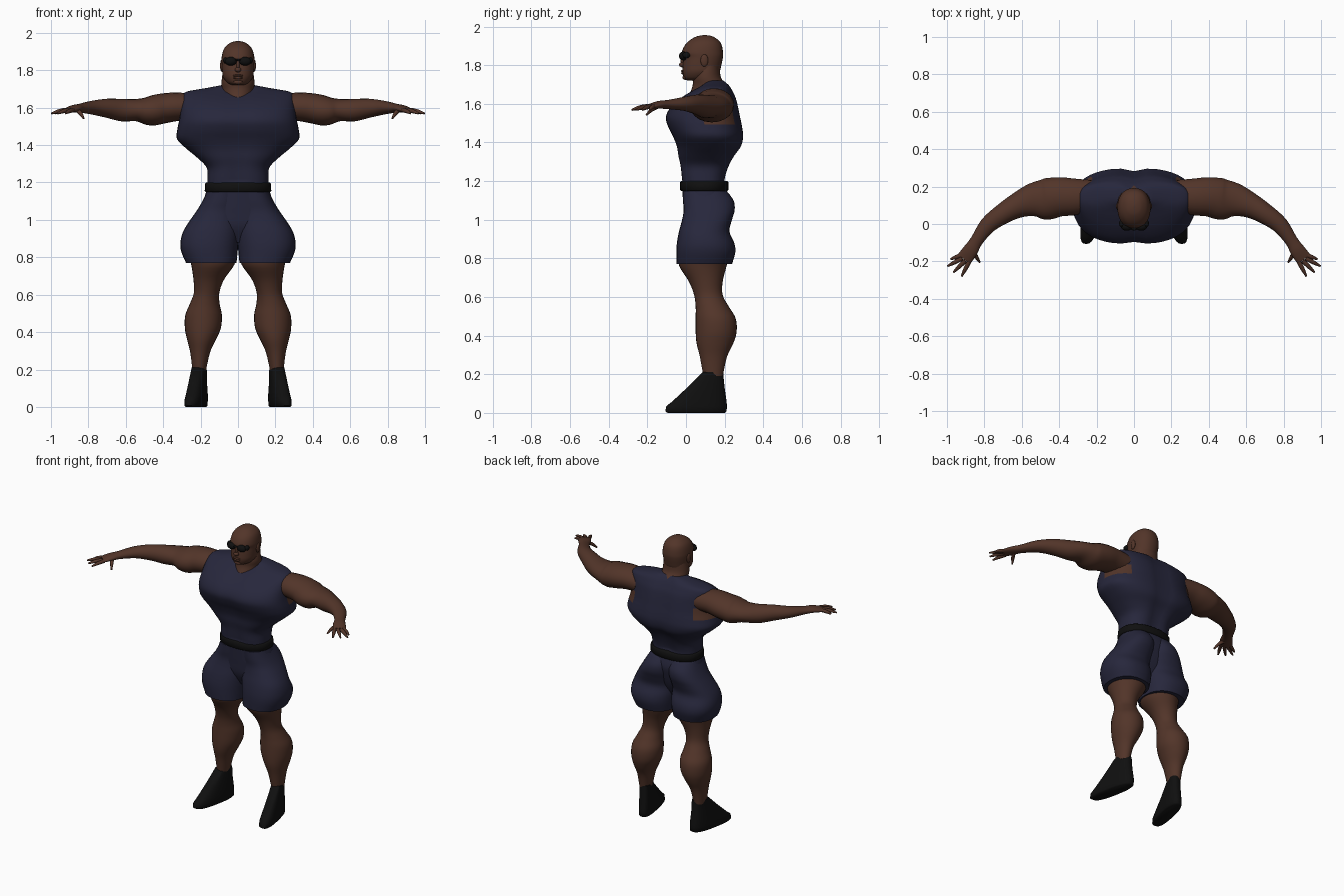
import bpy, bmesh
from math import cos, sin, pi, exp
from mathutils import Vector

old = bpy.data.objects.get("Cube")
if old:
    bpy.data.objects.remove(old, do_unlink=True)


def material(name, rgb):
    m = bpy.data.materials.new(name)
    m.use_nodes = True
    m.diffuse_color = (*rgb, 1)
    shader = m.node_tree.nodes["Principled BSDF"]
    shader.inputs["Base Color"].default_value = (*rgb, 1)
    shader.inputs["Roughness"].default_value = 0.8
    return m


SKIN = material("brown skin", (0.085, 0.035, 0.022))
NAVY = material("navy cloth", (0.02, 0.02, 0.045))
BLACK = material("black leather", (0.005, 0.005, 0.005))


def smooth_rows(rows, steps):
    """Catmull-Rom interpolation of number rows."""
    if steps == 1:
        return rows
    out = []
    for i in range(len(rows) - 1):
        quad = (rows[max(i - 1, 0)], rows[i], rows[i + 1], rows[min(i + 2, len(rows) - 1)])
        for s in range(steps):
            t = s / steps
            out.append([b + t / 2 * (c - a + t * (2 * a - 5 * b + 4 * c - d + t * (3 * (b - c) + d - a)))
                        for a, b, c, d in zip(*quad)])
    return out + [rows[-1]]


def finish(name, bm, mats, mirror, angle=60):
    bmesh.ops.recalc_face_normals(bm, faces=bm.faces)
    mesh = bpy.data.meshes.new(name)
    bm.to_mesh(mesh)
    bm.free()
    obj = bpy.data.objects.new(name, mesh)
    bpy.context.collection.objects.link(obj)
    for m in mats:
        mesh.materials.append(m)
    if mirror:
        obj.modifiers.new("Mirror", "MIRROR").use_mirror_merge = False
    bpy.ops.object.select_all(action="DESELECT")
    obj.select_set(True)
    bpy.context.view_layer.objects.active = obj
    bpy.ops.object.shade_smooth_by_angle(angle=angle * pi / 180)
    return obj


def skin_rings(rings):
    bm = bmesh.new()
    loops = [[bm.verts.new(p) for p in ring] for ring in rings]
    n = len(loops[0])
    for a, b in zip(loops, loops[1:]):
        for i in range(n):
            j = (i + 1) % n
            bm.faces.new((a[i], a[j], b[j], b[i]))
    bm.faces.new(loops[0])
    bm.faces.new(loops[-1])
    return bm


def unit_ring(n, power):
    pts = []
    for i in range(n):
        c, s = cos(2 * pi * i / n), sin(2 * pi * i / n)
        pts.append((abs(c) ** (2 / power) * (1 if c > 0 else -1),
                    abs(s) ** (2 / power) * (1 if s > 0 else -1)))
    return pts


def stack(name, rows, mat, mirror=False, power=2.0, steps=4, n=28, warp=None, extra=()):
    """Horizontal sections: z, left x, right x, front y, back y."""
    rings = []
    for z, x0, x1, y0, y1 in smooth_rows(rows, steps):
        ring = [Vector(((x0 + x1) / 2 + u * (x1 - x0) / 2, (y0 + y1) / 2 + v * (y1 - y0) / 2, z))
                for u, v in unit_ring(n, power)]
        rings.append([warp(p) for p in ring] if warp else ring)
    return finish(name, skin_rings(rings), [mat, *extra], mirror)


def limb(name, rows, mat, steps=4, n=16):
    """Sections along a path: x, y, z, sideways radius, upward radius."""
    rows = smooth_rows(rows, steps)
    pts = [Vector(r[:3]) for r in rows]
    rings = []
    for i, r in enumerate(rows):
        t = (pts[min(i + 1, len(pts) - 1)] - pts[max(i - 1, 0)]).normalized()
        side = t.cross(Vector((0, 0, 1))).normalized()
        up = side.cross(t)
        rings.append([pts[i] + side * u * r[3] + up * v * r[4] for u, v in unit_ring(n, 2)])
    return finish(name, skin_rings(rings), [mat], True)


def blob(name, centre, size, mat, mirror=False):
    bm = bmesh.new()
    bmesh.ops.create_uvsphere(bm, u_segments=16, v_segments=10, radius=1)
    bmesh.ops.scale(bm, vec=size, verts=bm.verts)
    bmesh.ops.translate(bm, vec=centre, verts=bm.verts)
    return finish(name, bm, [mat], mirror)


def sym(rows):
    return [(z, -w, w, y0, y1) for z, w, y0, y1 in rows]


# Shirt with a crease down the chest and spine
def crease(p):
    if p.z > 1.2:
        depth = 0.018 if p.y > 0.1 else 0.012
        p.y += (-1 if p.y > 0.1 else 1) * depth * exp(-(p.x / 0.05) ** 2)
    return p


shirt = stack("shirt", sym([
    (1.16, .165, -.02, .205), (1.22, .163, -.028, .21), (1.28, .168, -.035, .23),
    (1.33, .215, -.045, .255), (1.38, .275, -.052, .29), (1.43, .325, -.07, .3),
    (1.48, .325, -.095, .295), (1.53, .315, -.108, .285), (1.58, .308, -.085, .275),
    (1.63, .305, -.03, .262), (1.665, .3, .025, .245), (1.687, .27, .065, .232),
    (1.703, .18, .09, .22), (1.72, .09, .11, .205)]),
    NAVY, power=2.5, n=44, warp=crease, extra=[SKIN])
# Open armholes at the back of the shoulders
for f in shirt.data.polygons:
    c = f.center
    if abs(c.x) > .225 and 1.49 < c.z < 1.57 and c.y > .1:
        f.material_index = 1

# Belt
stack("belt", sym([(1.15, .172, -.025, .215), (1.155, .178, -.03, .22),
                   (1.195, .176, -.03, .22), (1.2, .17, -.025, .215)]), BLACK, steps=1, power=2.3)

# Shorts
stack("shorts_hips", sym([(1.17, .165, -.02, .205), (1.1, .185, -.015, .225), (1.04, .2, -.01, .215),
                          (.96, .2, .0, .19), (.88, .12, .04, .15)]), NAVY, power=2.4)
stack("shorts_leg", [
    (1.15, -.005, .165, -.018, .21), (1.1, -.008, .19, -.016, .246), (1.05, -.008, .22, -.012, .252),
    (1, -.006, .255, -.02, .238), (.94, -.004, .292, -.036, .225), (.88, -.002, .308, -.047, .25),
    (.83, .002, .303, -.05, .255), (.77, .008, .278, -.048, .238)], NAVY, True, power=2.3)

# Legs
stack("leg", [
    (.82, .01, .265, -.04, .225), (.76, .02, .25, -.035, .21), (.68, .075, .238, .015, .19),
    (.61, .1, .236, .042, .19), (.55, .098, .258, .05, .222), (.49, .086, .282, .05, .257),
    (.42, .092, .284, .05, .262), (.36, .118, .272, .055, .245), (.29, .15, .255, .072, .212),
    (.19, .172, .243, .09, .19)], SKIN, True)


# Shoes, toes turned out
def toe_out(p):
    p.x += .2 * (.14 - p.y)
    return p


stack("shoe", [(0, .165, .25, -.095, .2), (.008, .158, .256, -.107, .21), (.035, .158, .256, -.102, .212),
               (.06, .158, .255, -.07, .21), (.13, .165, .25, .005, .2), (.212, .17, .245, .088, .192)],
      BLACK, True, power=2.6, steps=1, warp=toe_out)

# Arms and palms
limb("arm", [
    (.22, .15, 1.6, .085, .07), (.32, .145, 1.605, .098, .076), (.4, .145, 1.596, .105, .08),
    (.47, .133, 1.583, .11, .079), (.54, .128, 1.587, .09, .06), (.62, .1, 1.587, .068, .06),
    (.7, .055, 1.597, .055, .051), (.78, -.005, 1.6, .045, .037), (.842, -.09, 1.597, .034, .024),
    (.873, -.14, 1.595, .04, .02), (.908, -.187, 1.586, .042, .012)], SKIN, n=20)

# Fingers and thumb
digits = {"index_finger": ((.882, -.203), (.922, -.28)), "middle_finger": ((.902, -.196), (.965, -.258)),
          "ring_finger": ((.918, -.184), (.997, -.225)), "little_finger": ((.927, -.168), (.98, -.188)),
          "thumb": ((.862, -.145), (.825, -.205))}
for name, (a, b) in digits.items():
    drop = .045 if name == "thumb" else .018
    mid = [(p + q) / 2 for p, q in zip(a, b)]
    limb(name, [(*a, 1.587, .012, .012), (*mid, 1.587 - drop / 3, .011, .011),
                (*b, 1.587 - drop, .005, .005)], SKIN, steps=3, n=8)

# Neck and collar skin
stack("neck", sym([(1.6, .06, -.01, .21), (1.66, .08, .022, .222), (1.7, .086, .035, .205),
                   (1.74, .088, .035, .18), (1.8, .08, .05, .175)]), SKIN)

# Head
stack("head", sym([
    (1.722, .035, .005, .1), (1.735, .06, -.01, .14), (1.765, .08, -.018, .172),
    (1.8, .085, -.017, .183), (1.84, .088, -.014, .191), (1.865, .088, -.022, .192),
    (1.9, .081, -.008, .186), (1.925, .068, .014, .173), (1.945, .044, .045, .147),
    (1.953, .024, .07, .125), (1.956, .005, .093, .103)]), SKIN, power=2.2)
blob("nose", (0, -.018, 1.803), (.017, .018, .014), SKIN)
blob("nose_bridge", (0, -.016, 1.828), (.009, .012, .03), SKIN)
blob("upper_lip", (0, -.016, 1.771), (.028, .01, .006), SKIN)
blob("lower_lip", (0, -.015, 1.759), (.024, .01, .007), SKIN)
blob("chin", (0, -.004, 1.737), (.026, .014, .013), SKIN)
blob("ear", (.087, .095, 1.825), (.009, .02, .032), SKIN, True)

# Sunglasses
blob("lens", (.038, -.014, 1.848), (.032, .022, .023), BLACK, True)
blob("lens_side", (.066, .002, 1.852), (.014, .02, .016), BLACK, True)
blob("glasses_bridge", (0, -.026, 1.855), (.016, .008, .005), BLACK)
